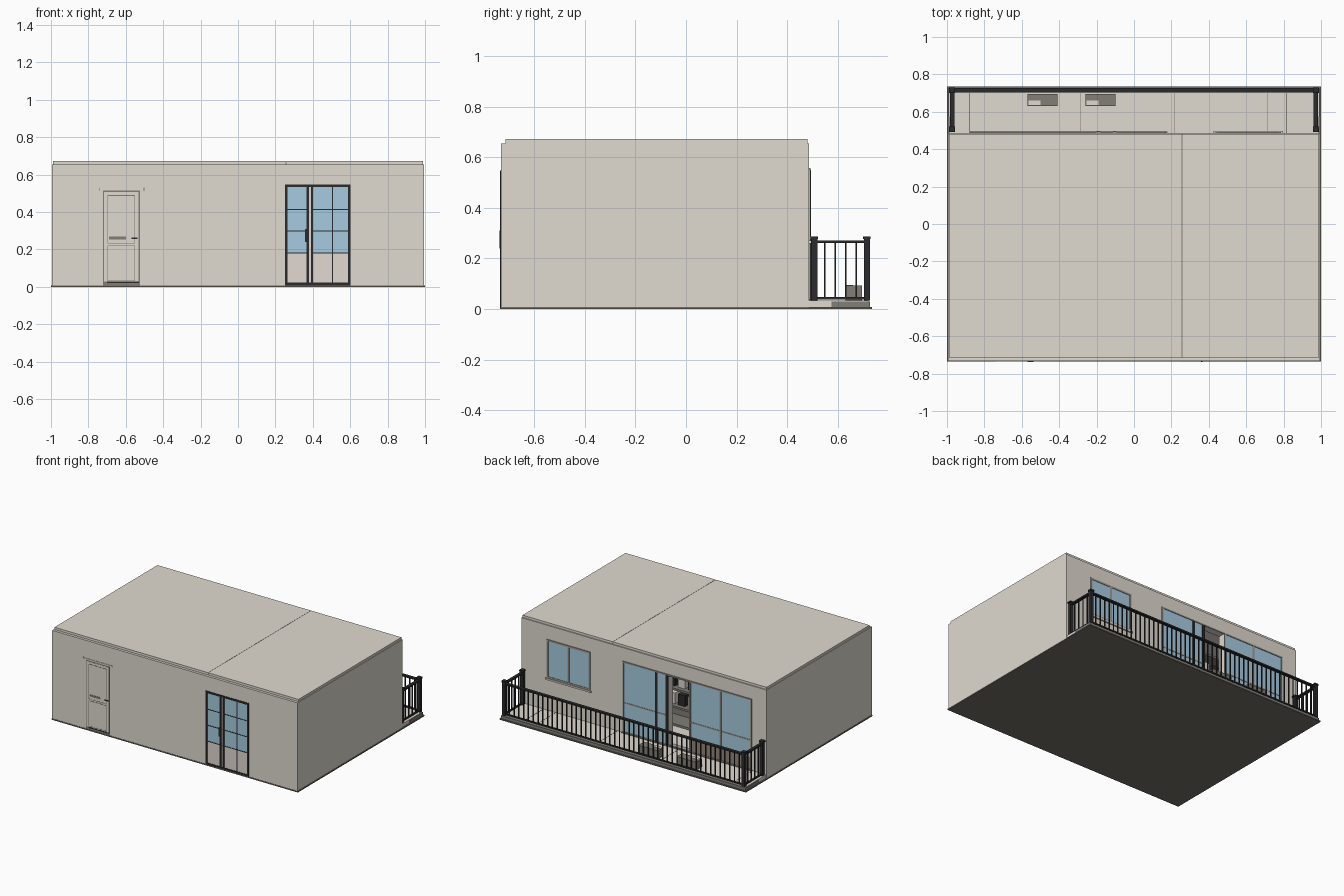
import bpy, bmesh
from mathutils import Matrix

cube = bpy.data.objects.get("Cube")
if cube:
    bpy.data.objects.remove(cube, do_unlink=True)


def material(name, rgb):
    m = bpy.data.materials.new(name)
    m.use_nodes = True
    col = (*rgb, 1)
    m.diffuse_color = col
    m.node_tree.nodes["Principled BSDF"].inputs["Base Color"].default_value = col
    return m


WALL = material("warm plaster", (0.745, 0.70, 0.63))
GLASS = material("blue glass", (0.39, 0.60, 0.75))
BLACK = material("black metal", (0.024, 0.024, 0.027))
SLAB = material("dark foundation", (0.175, 0.163, 0.14))
GREY = material("warm grey", (0.22, 0.21, 0.18))
TRIM = material("taupe frame", (0.36, 0.33, 0.29))
PALE = material("pale panel", (0.76, 0.69, 0.64))
BROWN = material("brown base", (0.30, 0.24, 0.20))


def boxes(name, mat, *spans):
    """One object from boxes given as (x0, x1, y0, y1, z0, z1)."""
    bm = bmesh.new()
    for x0, x1, y0, y1, z0, z1 in spans:
        mid = ((x0 + x1) / 2, (y0 + y1) / 2, (z0 + z1) / 2)
        size = (x1 - x0, y1 - y0, z1 - z0)
        bmesh.ops.create_cube(bm, matrix=Matrix.Translation(mid) @ Matrix.Diagonal((*size, 1)))
    me = bpy.data.meshes.new(name)
    bm.to_mesh(me)
    bm.free()
    me.materials.append(mat)
    ob = bpy.data.objects.new(name, me)
    bpy.context.collection.objects.link(ob)


def frame(x0, x1, y0, y1, z0, z1, w):
    """Four bars around a rectangle in the wall plane."""
    return [(x0, x0 + w, y0, y1, z0, z1), (x1 - w, x1, y0, y1, z0, z1),
            (x0 + w, x1 - w, y0, y1, z0, z0 + w), (x0 + w, x1 - w, y0, y1, z1 - w, z1)]


F, B = -0.732, 0.487         # outer faces of the front and back walls
T = 0.05                     # wall thickness
Z0, ZW, ZR = 0.008, 0.655, 0.672
DECK = 0.033
GAP0, GAP1, HEAD = -0.37, -0.2, 0.55    # open doorway in the back wall

# Foundation, floor, walls
boxes("foundation", SLAB, (-1, 1, -0.735, 0.735, 0, Z0))
boxes("inside_floor", WALL, (-0.95, 0.95, F + T, B - T, Z0, 0.03))
boxes("front_wall", WALL, (-0.995, 0.995, F, F + T, Z0, ZW))
for side, name in ((-1, "right_wall"), (1, "left_wall")):
    a, b = sorted((side * 0.995, side * 0.945))
    boxes(name, WALL, (a, b, F + T, B - T, Z0, ZW))
boxes("back_wall", WALL, (-0.995, GAP0, B - T, B, Z0, ZW), (GAP1, 0.995, B - T, B, Z0, ZW),
      (GAP0, GAP1, B - T, B, HEAD, ZW))

# Roof in two sections with a narrow seam
boxes("roof", WALL, (-0.99, 0.255, -0.713, 0.48, ZW - 0.01, ZR), (0.26, 0.99, -0.713, 0.48, ZW - 0.01, ZR))
boxes("roof_seam", GREY, (0.255, 0.26, -0.713, 0.48, ZW - 0.01, ZR - 0.001))

# Entrance door on the front
boxes("entrance_door_shadow_line", GREY, (-0.722, -0.525, F - 0.001, F, Z0, 0.515))
boxes("entrance_door", WALL, (-0.716, -0.531, F - 0.002, F, 0.028, 0.507))
boxes("entrance_door_sweep", BLACK, (-0.7, -0.53, F - 0.003, F, 0.02, 0.028))
for name, z0, z1 in (("lower_door_panel", 0.032, 0.222), ("upper_door_panel", 0.232, 0.49)):
    boxes(name + "_edge", GREY, *frame(-0.698, -0.55, F - 0.003, F, z0, z1, 0.003))
boxes("entrance_lintel", WALL, (-0.74, -0.505, F - 0.003, F, 0.515, 0.525))
boxes("entrance_lintel_ends", GREY, *[(x - 0.002, x + 0.002, F - 0.004, F, 0.513, 0.53) for x in (-0.742, -0.503)])
boxes("door_handle", BLACK, (-0.57, -0.538, F - 0.005, F, 0.256, 0.263))
boxes("letter_slot", GREY, (-0.69, -0.6, F - 0.004, F, 0.254, 0.268))

# Glazed double door on the front
G0, G1, GH = 0.25, 0.602, 0.547
boxes("front_door_glass", GLASS, (G0, G1, F - 0.001, F, 0.18, GH))
boxes("front_door_kick_panels", PALE, (G0, G1, F - 0.001, F, Z0, 0.18))
boxes("front_door_frame", BLACK, *frame(G0, G1, F - 0.004, F, Z0, GH, 0.014),
      (0.367, 0.379, F - 0.004, F, Z0, GH), (0.39, 0.402, F - 0.004, F, Z0, GH))
boxes("front_door_post", PALE, (0.379, 0.39, F - 0.003, F, Z0, GH - 0.014))
boxes("front_door_bars", BLACK, (0.503, 0.509, F - 0.003, F, Z0, GH),
      *[(G0, G1, F - 0.003, F, z, z + 0.005) for z in (0.178, 0.295, 0.412)])
boxes("front_door_pull", BLACK, (0.359, 0.366, F - 0.005, F, 0.24, 0.31))

# Window on the back
boxes("back_window_glass", GLASS, (0.435, 0.787, B, B + 0.002, 0.27, 0.553))
boxes("back_window_frame", TRIM, *frame(0.435, 0.787, B, B + 0.005, 0.27, 0.553, 0.013),
      (0.603, 0.619, B, B + 0.005, 0.283, 0.54))
boxes("back_window_sill", WALL, (0.425, 0.797, B, B + 0.01, 0.258, 0.27))

# Sliding glass doors on the back
boxes("sliding_door_glass", GLASS, (GAP1, 0.165, B, B + 0.002, DECK, HEAD),
      (-0.87, GAP0, B, B + 0.002, 0.13, HEAD))
boxes("sliding_door_base", BROWN, (-0.87, GAP0, B, B + 0.003, DECK, 0.13))
boxes("sliding_door_outer_frame", TRIM, *frame(-0.875, 0.17, B, B + 0.006, DECK, HEAD + 0.008, 0.01))
boxes("sliding_door_stiles", TRIM, (-0.63, -0.616, B, B + 0.005, DECK, HEAD),
      (GAP0 - 0.012, GAP0, B, B + 0.005, DECK, HEAD),
      (GAP1, 0.165, B, B + 0.004, 0.25, 0.259), (-0.87, GAP0, B, B + 0.004, 0.25, 0.259))
boxes("sliding_door_black_stiles", BLACK, (-0.113, -0.095, B, B + 0.007, DECK, HEAD),
      (GAP1, GAP1 + 0.02, B, B + 0.007, DECK, HEAD))

# Stocked shelving seen through the doorway
boxes("inside_shelf", GREY, (-0.85, 0.35, 0.05, 0.07, 0.03, 0.6),
      *[(-0.85, 0.35, 0.07, 0.2, z, z + 0.015) for z in (0.03, 0.16, 0.29, 0.42, 0.55)])
goods = [(-0.83 + i * 0.08, 0.175 + j * 0.13, (i + j) % 2) for i in range(15) for j in range(3)]
for kind, name, mat in ((0, "pale_goods", PALE), (1, "dark_goods", BLACK)):
    boxes(name, mat, *[(x, x + 0.055, 0.08, 0.17, z, z + 0.08) for x, z, k in goods if k == kind])

# Balcony deck with joints and edging
boxes("balcony_deck", WALL, (-0.99, 0.99, B, 0.722, Z0, DECK))
boxes("deck_edging", GREY, (-0.993, 0.993, 0.722, 0.727, Z0, DECK - 0.004),
      *[(s - 0.003, s + 0.003, 0.575, 0.722, Z0, DECK - 0.004) for s in (-0.99, 0.99)])
boxes("deck_joints", GREY, *[(x - 0.002, x + 0.002, B, 0.7, DECK, DECK + 0.001)
      for x in (-0.88, -0.285, 0.215, 0.715, 0.815)])
boxes("door_threshold", GREY, (-0.88, 0.18, B, B + 0.01, DECK, DECK + 0.004))

# Two low boxes on the deck
for name, x in (("right_planter", -0.57), ("left_planter", -0.26)):
    boxes(name, GREY, (x, x + 0.16, 0.63, 0.695, DECK, 0.092))
    boxes(name + "_cover", WALL, (x + 0.005, x + 0.07, 0.635, 0.66, 0.092, 0.095))

# Balcony railing: posts with caps, rails, balusters
E, R = 0.972, 0.715
posts = [(s * E, y) for s in (-1, 1) for y in (0.507, R)]
boxes("railing_posts", BLACK, *[(x - 0.012, x + 0.012, y - 0.012, y + 0.012, DECK, 0.28) for x, y in posts])
boxes("railing_post_caps", BLACK, *[(x - 0.016, x + 0.016, y - 0.015, y + 0.015, 0.276, 0.287) for x, y in posts])
rails = []
for z0, z1, w in ((0.038, 0.047, 0.006), (0.26, 0.271, 0.011)):
    rails.append((-E, E, R - w, R + w, z0, z1))
    rails += [(s * E - w, s * E + w, 0.507, R, z0, z1) for s in (-1, 1)]
boxes("railing_rails", BLACK, *rails)
COUNT, h = 50, 0.0035
step = 2 * E / COUNT
bars = [(-E + i * step, R) for i in range(1, COUNT)]
bars += [(s * E, 0.507 + i * (R - 0.507) / 5) for s in (-1, 1) for i in range(1, 5)]
boxes("railing_balusters", BLACK, *[(x - h, x + h, y - h, y + h, 0.043, 0.262) for x, y in bars])
